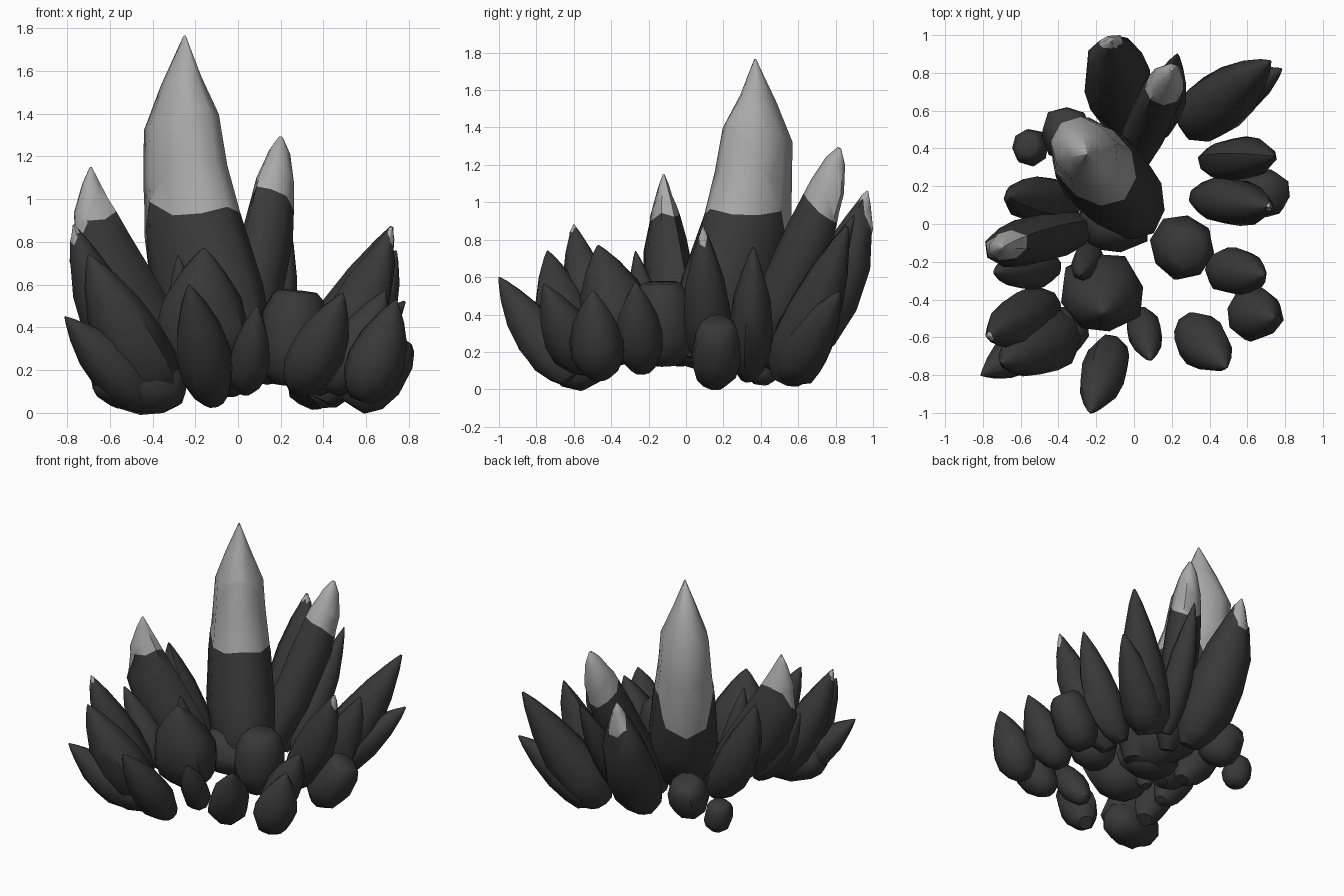
import bpy, bmesh, math, random
from mathutils import Vector

random.seed(4)
if "Cube" in bpy.data.objects:
    bpy.data.objects.remove(bpy.data.objects["Cube"], do_unlink=True)


def material(name, value):
    m = bpy.data.materials.new(name)
    m.use_nodes = True
    colour = (value, value, value, 1)
    m.diffuse_color = colour
    m.node_tree.nodes["Principled BSDF"].inputs["Base Color"].default_value = colour
    return m


MATERIALS = [material("dark stone", 0.04), material("pale tip", 0.4)]

# Silhouettes: (position along the axis, share of the radius)
COLUMN = [(0, .45), (.1, .9), (.25, 1), (.45, .9), (.6, .78), (.75, .7), (.87, .37), (1, .02)]
BLADE = [(0, .38), (.08, .7), (.22, .96), (.4, 1), (.62, .83), (.82, .48), (.94, .2), (1, .03)]
TAPER = [(0, .5), (.1, .9), (.24, 1), (.45, .9), (.7, .6), (.9, .27), (1, .05)]
BLUNT = [(0, .4), (.1, .8), (.3, 1), (.6, .95), (.82, .72), (.94, .4), (1, .08)]
STUB = [(0, .45), (.15, .82), (.4, 1), (.75, .92), (.93, .74), (1, .54)]


def crystal(name, base, tip, radius, bend=.06, flat=1, shape=BLADE, pale=(), sides=8):
    """Loft a curved crystal; pale lists (position, outward tilt) planes with pale stone beyond."""
    base, tip = Vector(base), Vector(tip)
    axis = (tip - base).normalized()
    out = Vector((axis.x, axis.y, 0)).normalized()
    side = axis.cross(Vector((0, 0, 1))).normalized()
    up = side.cross(axis)

    def centre(t):
        return base.lerp(tip, t) + out * bend * 2 * t * (1 - t)

    bm = bmesh.new()
    facets = [random.uniform(.93, 1.06) for _ in range(sides)]
    turn = random.uniform(0, 1)
    rings = []
    for t, share in shape:
        ring = []
        for i in range(sides):
            a = math.tau * (i + turn) / sides
            r = radius * share * facets[i] * random.uniform(.97, 1.03)
            ring.append(bm.verts.new(centre(t) + side * math.cos(a) * r * flat + up * math.sin(a) * r))
        rings.append(ring)
    for low, high in zip(rings, rings[1:]):
        for i in range(sides):
            j = (i + 1) % sides
            bm.faces.new((low[i], low[j], high[j], high[i]))
    bm.faces.new(rings[0])
    bm.faces.new(rings[-1])

    # Cut the edge between dark body and pale tip, then make it ragged
    planes = [(centre(t), (axis + out * tilt).normalized()) for t, tilt in pale]
    edge = set()
    for point, normal in planes:
        cut = bmesh.ops.bisect_plane(bm, geom=bm.verts[:] + bm.edges[:] + bm.faces[:],
                                     plane_co=point, plane_no=normal)
        edge.update(g for g in cut["geom_cut"] if isinstance(g, bmesh.types.BMVert))
    for f in bm.faces:
        middle = f.calc_center_median()
        f.material_index = int(any((middle - p).dot(n) > 0 for p, n in planes))
    for v in bm.verts:
        if v in edge:
            v.co += axis * random.uniform(-.1, .1) * radius
    bmesh.ops.recalc_face_normals(bm, faces=bm.faces[:])

    mesh = bpy.data.meshes.new(name)
    bm.to_mesh(mesh)
    bm.free()
    for m in MATERIALS:
        mesh.materials.append(m)
    ob = bpy.data.objects.new(name, mesh)
    bpy.context.collection.objects.link(ob)
    bpy.ops.object.select_all(action="DESELECT")
    ob.select_set(True)
    bpy.context.view_layer.objects.active = ob
    bpy.ops.object.shade_smooth_by_angle(angle=math.radians(55))


# Central column, wider along its lean than across it
crystal("main_crystal", (0, .08, .15), (-.25, .37, 1.765), .29, .28, .83, COLUMN,
        pale=[(.5, -.3), (.58, 2)], sides=10)

# Back group
crystal("back_tall_crystal", (-.02, .32, .15), (.2, .82, 1.29), .145, .1, .85, BLUNT,
        pale=[(.72, .4), (.84, 2)])
crystal("back_outer_crystal", (-.04, .52, .1), (-.12, .97, 1.06), .18, .13, pale=[(.9, 2.2)])
crystal("back_thin_crystal", (.13, .48, .15), (.23, .9, .93), .1, .03)
crystal("back_left_upper_crystal", (.31, .53, .06), (.72, .86, .87), .165, .03, shape=TAPER)
crystal("back_left_lower_crystal", (.33, .55, .07), (.78, .82, .52), .135, .03, shape=TAPER)
crystal("back_right_stub", (-.34, .42, .12), (-.36, .53, .38), .145, 0, shape=STUB)
crystal("back_right_pebble", (-.53, .4, .03), (-.57, .42, .24), .1, 0, shape=STUB)

# Left group
crystal("left_pale_crystal", (.34, .14, .1), (.72, .09, .87), .15, .08, .85, pale=[(.96, 2.5)])
crystal("left_back_crystal", (.39, .33, .06), (.74, .36, .76), .145, .06, .8)
crystal("left_stub", (.54, .15, .03), (.75, .17, .36), .145, .02, .95, STUB)
crystal("inner_left_stub", (.23, -.11, .13), (.28, -.13, .57), .175, 0, shape=STUB)
crystal("left_front_crystal", (.43, -.23, .1), (.69, -.27, .57), .13, .03)
crystal("left_corner_crystal", (.57, -.46, .06), (.74, -.5, .53), .14, .02)

# Front group
crystal("front_left_crystal", (.28, -.53, .1), (.49, -.76, .56), .135, .02)
crystal("front_small_crystal", (.03, -.47, .1), (.09, -.72, .5), .095, .02)
crystal("front_middle_crystal", (-.11, -.63, .05), (-.23, -1, .6), .13, .03)
crystal("inner_front_crystal", (-.18, -.28, .15), (-.16, -.47, .77), .205, .04, 1.1)
crystal("inner_small_crystal", (-.22, -.14, .15), (-.28, -.27, .74), .085, .03)

# Right front group
crystal("right_front_crystal", (-.34, -.55, .07), (-.7, -.74, .74), .17, .05)
crystal("right_front_low_crystal", (-.42, -.58, .04), (-.81, -.8, .45), .125, 0)
crystal("right_front_root", (-.26, -.54, .1), (-.66, -.64, .19), .15, 0, shape=STUB)
crystal("right_pale_crystal", (-.44, -.42, .1), (-.77, -.6, .88), .14, .06, pale=[(.95, 2)])

# Right group
crystal("right_tall_crystal", (-.24, -.02, .15), (-.69, -.12, 1.15), .2, .28, .68,
        pale=[(.76, -.3), (.84, 1.8)])
crystal("right_back_crystal", (-.32, .12, .12), (-.66, .14, .87), .145, .1, .88)
crystal("right_outer_crystal", (-.42, -.22, .15), (-.74, -.26, .68), .11, .04)

# Buried core joining the roots
crystal("core_stone", (-.11, -.01, .13), (-.1, .08, .4), .2, 0, shape=STUB)
